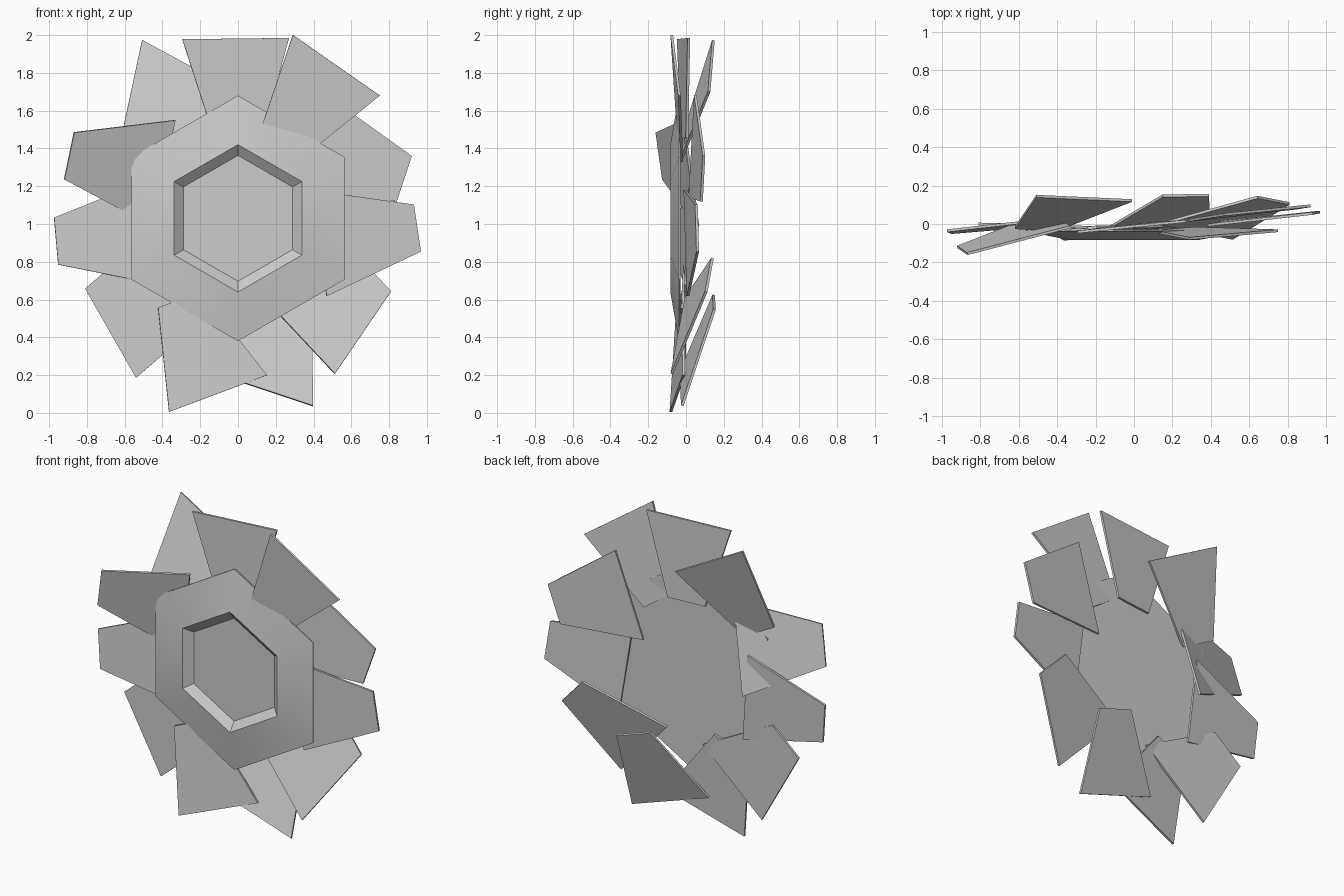
import bpy, bmesh, math
from mathutils import Vector

if "Cube" in bpy.data.objects:
    bpy.data.objects.remove(bpy.data.objects["Cube"])


def make_object(name, bm):
    bmesh.ops.recalc_face_normals(bm, faces=bm.faces[:])
    mesh = bpy.data.meshes.new(name)
    bm.to_mesh(mesh)
    bm.free()
    obj = bpy.data.objects.new(name, mesh)
    bpy.context.collection.objects.link(obj)
    return obj


# Hexagonal hub: back rim, outer rim, raised inner rim, recessed floor (radius, y)
HUB_Z = 1.03
bm = bmesh.new()
rings = []
for r, y in [(0.65, -0.03), (0.65, -0.038), (0.39, -0.083), (0.333, -0.04)]:
    rings.append([bm.verts.new((r * math.sin(i * math.pi / 3), y,
                                HUB_Z + r * math.cos(i * math.pi / 3)))
                  for i in range(6)])
for a, b in zip(rings, rings[1:]):
    for i in range(6):
        j = (i + 1) % 6
        bm.faces.new((a[i], a[j], b[j], b[i]))
bm.faces.new(rings[0])
bm.faces.new(rings[-1])
hub = make_object("hexagon_hub", bm)
bpy.context.view_layer.objects.active = hub
hub.select_set(True)
bpy.ops.object.shade_smooth_by_angle(angle=math.radians(30))
hub.select_set(False)

# Loose trapezoid plates: two corners of the narrow edge, then one wide corner
WIDE_RATIO = 2.26
THICKNESS = 0.014
PLATES = [
    ((-0.125, -0.02, 1.452), (0.125, 0.005, 1.455), (0.27, 0.015, 1.985)),
    ((0.11, -0.04, 1.47), (0.314, -0.022, 1.328), (0.751, -0.035, 1.68)),
    ((0.92, 0.095, 1.36), (0.84, 0.082, 1.12), (0.289, 0.02, 1.14)),
    ((0.931, 0.055, 1.103), (0.968, 0.062, 0.854), (0.469, 0.01, 0.618)),
    ((0.643, 0.14, 0.82), (0.81, 0.107, 0.642), (0.513, -0.075, 0.207)),
    ((0.15, 0.147, 0.625), (0.39, 0.15, 0.545), (0.397, -0.02, 0.037)),
    ((-0.194, -0.015, 0.643), (-0.423, -0.045, 0.557), (-0.365, -0.08, 0.005)),
    ((-0.619, -0.005, 0.821), (-0.81, 0.0, 0.658), (-0.54, -0.01, 0.186)),
    ((-0.974, -0.035, 1.034), (-0.952, -0.045, 0.785), (-0.41, 0.0, 0.677)),
    ((-0.868, -0.155, 1.485), (-0.92, -0.12, 1.236), (-0.45, 0.064, 0.987)),
    ((-0.40, -0.03, 1.33), (-0.62, -0.02, 1.45), (-0.508, 0.145, 1.973)),
]
for k, corners in enumerate(PLATES):
    n1, n2, w2 = (Vector(c) for c in corners)
    w1 = w2 + (n1 - n2) * WIDE_RATIO
    quad = [n1, n2, w2, w1]
    offset = (n2 - n1).cross(w2 - n2).normalized() * THICKNESS / 2
    bm = bmesh.new()
    front = [bm.verts.new(p + offset) for p in quad]
    back = [bm.verts.new(p - offset) for p in quad]
    bm.faces.new(front)
    bm.faces.new(back[::-1])
    for i in range(4):
        j = (i + 1) % 4
        bm.faces.new((front[i], back[i], back[j], front[j]))
    make_object(f"petal_plate_{k + 1}", bm)
